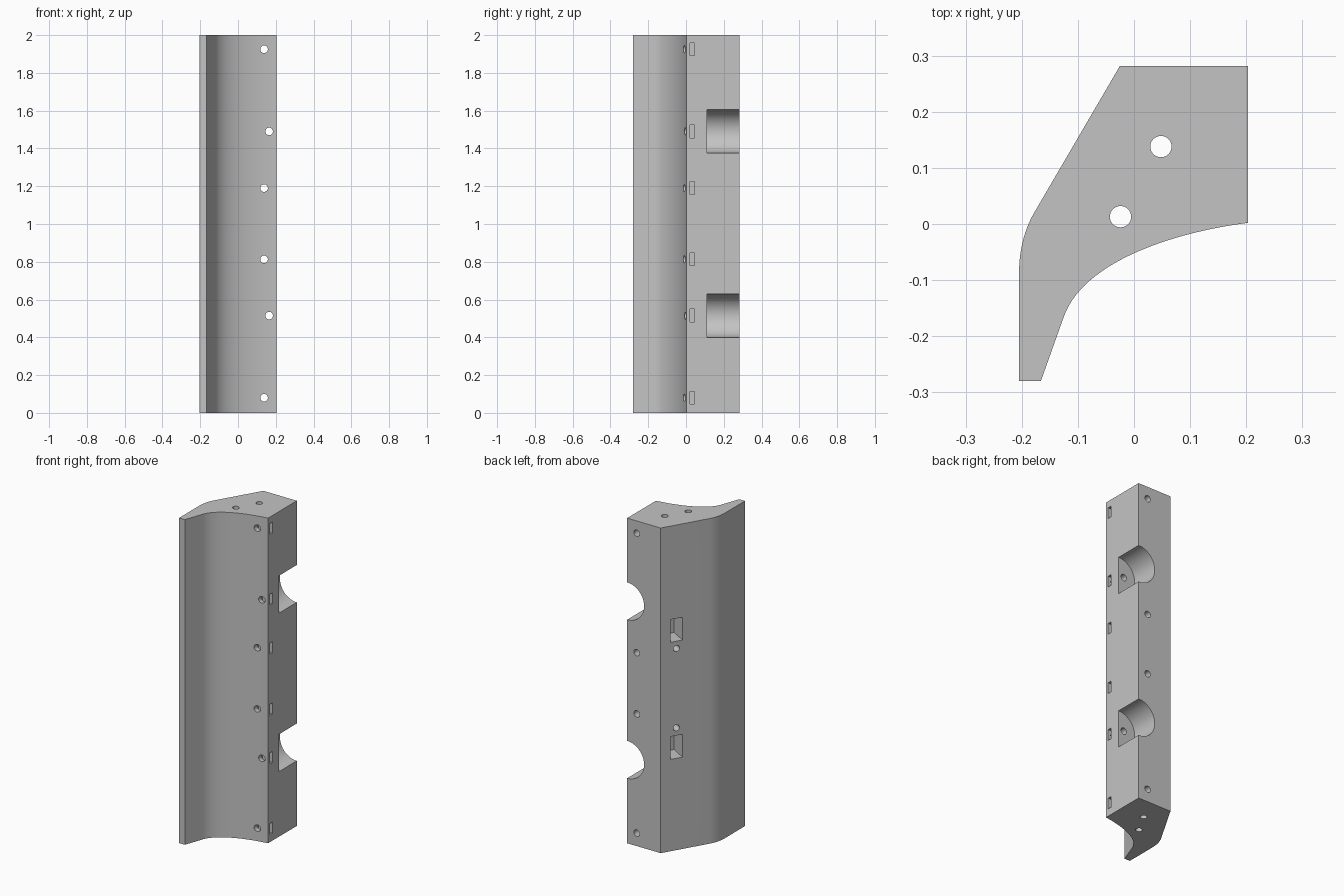
import bpy, bmesh, math
from mathutils import Vector, Matrix

if "Cube" in bpy.data.objects:
    bpy.data.objects.remove(bpy.data.objects["Cube"])

HEIGHT = 2.0
grey = bpy.data.materials.new("plain grey")
grey.diffuse_color = (0.55, 0.55, 0.55, 1)
grey.use_nodes = True
grey.node_tree.nodes["Principled BSDF"].inputs["Base Color"].default_value = grey.diffuse_color


def bezier(p0, p1, p2, p3, n):
    pts = []
    for i in range(n + 1):
        t = i / n
        u = 1 - t
        pts.append(tuple(u**3 * a + 3 * u * u * t * b + 3 * u * t * t * c + t**3 * d
                         for a, b, c, d in zip(p0, p1, p2, p3)))
    return pts


def make(name, bm):
    bmesh.ops.recalc_face_normals(bm, faces=bm.faces)
    mesh = bpy.data.meshes.new(name)
    bm.to_mesh(mesh)
    bm.free()
    mesh.materials.append(grey)
    ob = bpy.data.objects.new(name, mesh)
    bpy.context.collection.objects.link(ob)
    return ob


# Main rail: extruded profile with a hollow front and a rounded outer shoulder
profile = [(-0.025, 0.282), (0.203, 0.282)]
profile += bezier((0.203, 0.002), (0.07, -0.015), (-0.09, -0.067), (-0.125, -0.165), 32)
profile += [(-0.166, -0.28), (-0.205, -0.28)]
profile += bezier((-0.205, -0.09), (-0.205, -0.045), (-0.195, -0.01), (-0.178, 0.02), 14)
bm = bmesh.new()
base = bm.faces.new([bm.verts.new((x, y, 0)) for x, y in profile])
ext = bmesh.ops.extrude_face_region(bm, geom=[base])
top = [g for g in ext["geom"] if isinstance(g, bmesh.types.BMVert)]
bmesh.ops.translate(bm, verts=top, vec=(0, 0, HEIGHT))
rail = make("rail_body", bm)


def cut(bm):
    tool = make("cutter", bm)
    tool.hide_render = True
    mod = rail.modifiers.new("cut", 'BOOLEAN')
    mod.operation = 'DIFFERENCE'
    mod.solver = 'EXACT'
    mod.object = tool
    bpy.context.view_layer.objects.active = rail
    bpy.ops.object.modifier_apply(modifier=mod.name)
    bpy.data.objects.remove(tool, do_unlink=True)


def drill(a, b, r, sides=32):
    a, b = Vector(a), Vector(b)
    d = b - a
    mat = Matrix.Translation((a + b) / 2) @ d.to_track_quat('Z', 'Y').to_matrix().to_4x4()
    bm = bmesh.new()
    bmesh.ops.create_cone(bm, cap_ends=True, segments=sides, radius1=r, radius2=r,
                          depth=d.length, matrix=mat)
    cut(bm)


def box(centre, size, angle=0):
    mat = (Matrix.Translation(centre) @ Matrix.Rotation(angle, 4, 'Z')
           @ Matrix.Diagonal((*size, 1)))
    bm = bmesh.new()
    bmesh.ops.create_cube(bm, size=1, matrix=mat)
    cut(bm)


# Half-round notches on the back right edge
for z in (1.49, 0.515):
    drill((0.203, 0.11, z), (0.203, 0.4, z), 0.115, 64)

# Lengthwise rod holes
for x, y in ((0.048, 0.138), (-0.024, 0.013)):
    drill((x, y, -0.1), (x, y, HEIGHT + 0.1), 0.019)

# Front-to-back bolt holes, each with a nut slot from the right side
for x, z in ((0.138, 1.925), (0.165, 1.49), (0.138, 1.19),
             (0.138, 0.813), (0.165, 0.515), (0.138, 0.08)):
    drill((x, -0.2, z), (x, 0.4, z), 0.02)
    inner = x - 0.032
    box(((inner + 0.25) / 2, 0.033, z), (0.25 - inner, 0.026, 0.068))

# Pockets and screw holes in the slanted back left face
along = Vector((-0.505, -0.865, 0)).normalized()
inward = Vector((0.865, -0.505, 0)).normalized()
angle = math.atan2(inward.y, inward.x)
start = Vector((-0.025, 0.282, 0)) + along * 0.097
for pocket_z, hole_z in ((1.355, 1.24), (0.635, 0.752)):
    p = start + inward * 0.03 + Vector((0, 0, pocket_z))
    box(p, (0.16, 0.072, 0.14), angle)
    h = start + Vector((0, 0, hole_z))
    drill(h - inward * 0.1, h + inward * 0.136, 0.019)

# Smooth curves, sharp edges
bpy.ops.object.select_all(action='DESELECT')
rail.select_set(True)
bpy.context.view_layer.objects.active = rail
bpy.ops.object.shade_smooth_by_angle(angle=math.radians(30))
